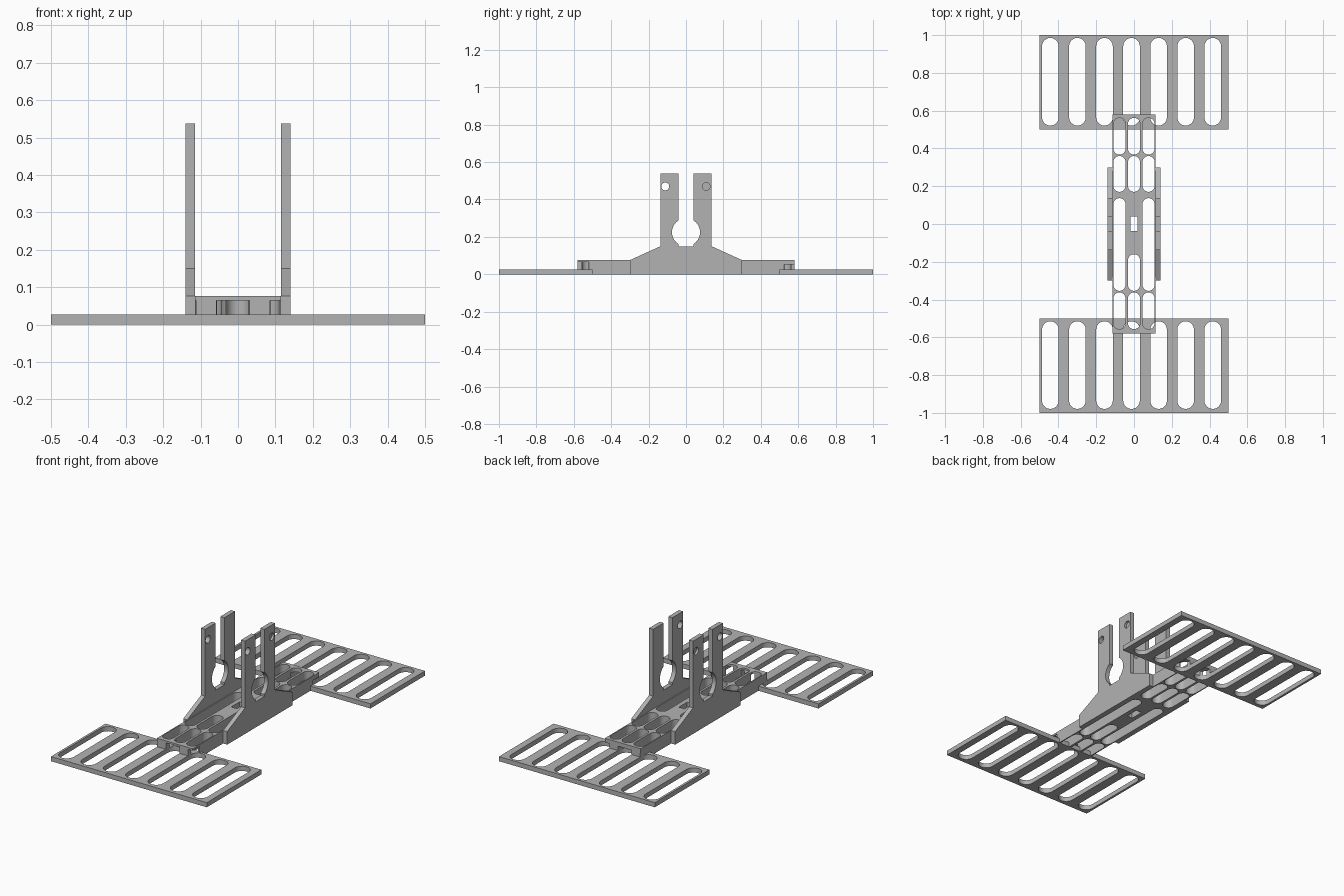
import bpy, bmesh, math
from mathutils import Vector

cube = bpy.data.objects.get("Cube")
if cube:
    bpy.data.objects.remove(cube, do_unlink=True)

grey = bpy.data.materials.new("light grey")
grey.use_nodes = True
grey.diffuse_color = (0.45, 0.45, 0.45, 1)
grey.node_tree.nodes["Principled BSDF"].inputs["Base Color"].default_value = grey.diffuse_color


def prisms(name, shapes, lo, hi, axis="z"):
    """Extrude flat outlines along z, or (y, z) outlines along x, into one object."""
    bm = bmesh.new()
    for outline in shapes:
        place = (lambda a, b: (a, b, lo)) if axis == "z" else (lambda a, b: (lo, a, b))
        face = bm.faces.new([bm.verts.new(place(a, b)) for a, b in outline])
        out = bmesh.ops.extrude_face_region(bm, geom=[face])
        depth = hi - lo
        move = Vector((0, 0, depth)) if axis == "z" else Vector((depth, 0, 0))
        bmesh.ops.translate(bm, vec=move, verts=[v for v in out["geom"] if isinstance(v, bmesh.types.BMVert)])
    bmesh.ops.recalc_face_normals(bm, faces=bm.faces)
    mesh = bpy.data.meshes.new(name)
    bm.to_mesh(mesh)
    bm.free()
    mesh.materials.append(grey)
    obj = bpy.data.objects.new(name, mesh)
    bpy.context.collection.objects.link(obj)
    return obj


def rect(x0, x1, y0, y1):
    return [(x0, y0), (x1, y0), (x1, y1), (x0, y1)]


def slot(x, y0, y1, r, steps=12):
    """Round-ended slot running along y."""
    pts = []
    for cy, start in ((y1 - r, 0), (y0 + r, math.pi)):
        for i in range(steps + 1):
            a = start + math.pi * i / steps
            pts.append((x + r * math.cos(a), cy + r * math.sin(a)))
    return pts


def circle(y, z, r, n=32):
    return [(y + r * math.cos(math.tau * i / n), z + r * math.sin(math.tau * i / n)) for i in range(n)]


def combine(obj, other, operation="DIFFERENCE"):
    mod = obj.modifiers.new("combine", "BOOLEAN")
    mod.operation, mod.solver, mod.object = operation, "EXACT", other
    bpy.context.view_layer.objects.active = obj
    bpy.ops.object.modifier_apply(modifier=mod.name)
    bpy.data.objects.remove(other, do_unlink=True)


def smooth(obj):
    bpy.ops.object.select_all(action="DESELECT")
    obj.select_set(True)
    bpy.context.view_layer.objects.active = obj
    bpy.ops.object.shade_smooth_by_angle(angle=math.radians(30))


# Central beam with its lightening slots
frame = prisms("base_frame", [rect(-0.115, 0.115, -0.58, 0.58)], 0, 0.076)
pitch, r = 0.077, 0.032
holes = [rect(-0.018, 0.018, -0.037, 0.041), slot(0, -0.354, -0.16, r)]
for x in (-pitch, 0, pitch):
    holes += [slot(x, y0, y1, r) for y0, y1 in ((-0.557, -0.362), (0.17, 0.36), (0.367, 0.562))]
holes += [slot(x, -0.354, 0.137, r) for x in (-pitch, pitch)]
combine(frame, prisms("beam_cutter", holes, -0.1, 0.2))

# Slotted foot plates; their slots also notch the beam ends
for y, notch in ((-1, 0.065), (0.5, 0.052)):
    combine(frame, prisms("foot_plate", [rect(-0.5, 0.5, y, y + 0.5)], 0, 0.027), "UNION")
    slots = [slot(-0.443 + 0.1433 * i, y + 0.021, y + 0.485, 0.044) for i in range(7)]
    combine(frame, prisms("foot_cutter", slots, -0.1, notch))
smooth(frame)

# Upright forked side brackets
half = [(0.3, 0), (0.3, 0.076), (0.137, 0.15), (0.137, 0.538), (0.04, 0.538), (0.04, 0.149)]
outline = half + [(-y, z) for y, z in reversed(half)]
for side, name in ((1, "left_bracket"), (-1, "right_bracket")):
    inner, outer = sorted((0.115 * side, 0.141 * side))
    bracket = prisms(name, [outline], inner, outer, "x")
    # Axle opening and front pin hole go right through
    combine(bracket, prisms("through_cutter", [circle(0, 0.225, 0.075), circle(-0.111, 0.47, 0.021)], -0.3, 0.3, "x"))
    # Rear pin hole is a blind pocket in the outer face
    a, b = sorted((0.128 * side, 0.2 * side))
    combine(bracket, prisms("pocket_cutter", [circle(0.108, 0.47, 0.021)], a, b, "x"))
    smooth(bracket)
